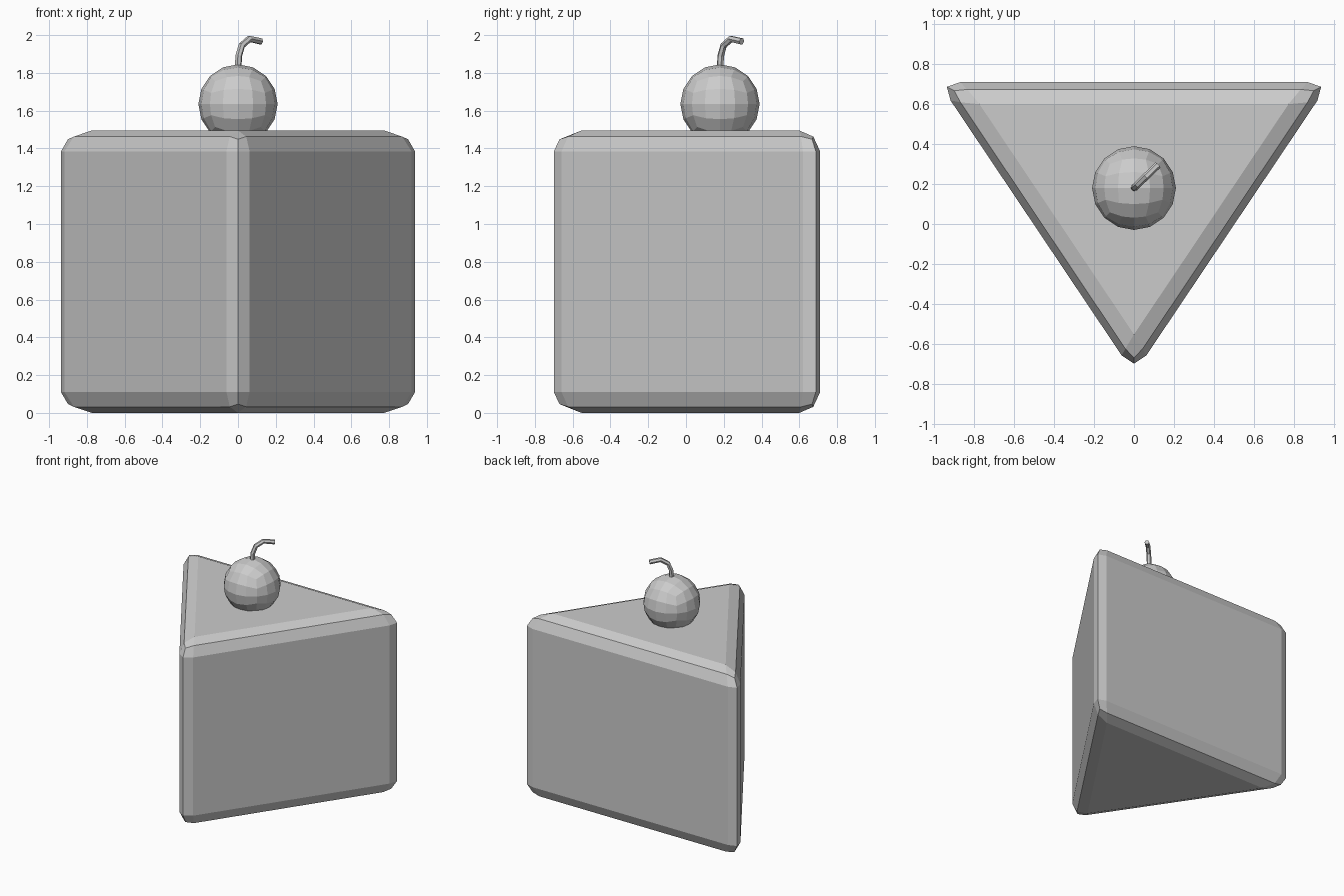
import bpy, bmesh, math
from mathutils import Vector

if "Cube" in bpy.data.objects:
    bpy.data.objects.remove(bpy.data.objects["Cube"])

def add_mesh(name, bm):
    bmesh.ops.recalc_face_normals(bm, faces=bm.faces[:])
    me = bpy.data.meshes.new(name)
    bm.to_mesh(me)
    bm.free()
    ob = bpy.data.objects.new(name, me)
    bpy.context.collection.objects.link(ob)
    return ob

# Cake wedge: triangular prism with a two-step bevel on all edges
bm = bmesh.new()
base = bm.faces.new([bm.verts.new(p) for p in
                     ((-0.98, 0.71, 0), (0.98, 0.71, 0), (0, -0.75, 0))])
ext = bmesh.ops.extrude_face_region(bm, geom=[base], use_keep_orig=True)
bmesh.ops.translate(bm, vec=(0, 0, 1.495),
                    verts=[g for g in ext["geom"] if isinstance(g, bmesh.types.BMVert)])
bmesh.ops.recalc_face_normals(bm, faces=bm.faces[:])
bmesh.ops.bevel(bm, geom=bm.edges[:], offset=0.11, offset_type='OFFSET',
                segments=2, profile=0.5, affect='EDGES')
add_mesh("cake_wedge", bm)

# Cherry: subdivided cube pushed out to a sphere, flat faces
bm = bmesh.new()
bmesh.ops.create_cube(bm, size=2)
bmesh.ops.subdivide_edges(bm, edges=bm.edges[:], cuts=3, use_grid_fill=True)
centre = Vector((0, 0.18, 1.635))
for v in bm.verts:
    d = Vector([math.tan(c * math.pi / 4) for c in v.co])
    v.co = centre + d.normalized() * 0.21
add_mesh("cherry", bm)

# Stem: thin six-sided tube bending diagonally to the back right
cu = bpy.data.curves.new("stem", 'CURVE')
cu.dimensions = '3D'
cu.bevel_depth = 0.018
cu.bevel_resolution = 1
cu.use_fill_caps = True
path = [(0, 1.81), (0.004, 1.89), (0.02, 1.945), (0.06, 1.98), (0.12, 1.967)]
sp = cu.splines.new('POLY')
sp.points.add(len(path) - 1)
for pt, (d, z) in zip(sp.points, path):
    pt.co = (d, 0.18 + d * 0.96, z, 1)
sp.use_smooth = False
bpy.context.collection.objects.link(bpy.data.objects.new("stem", cu))
